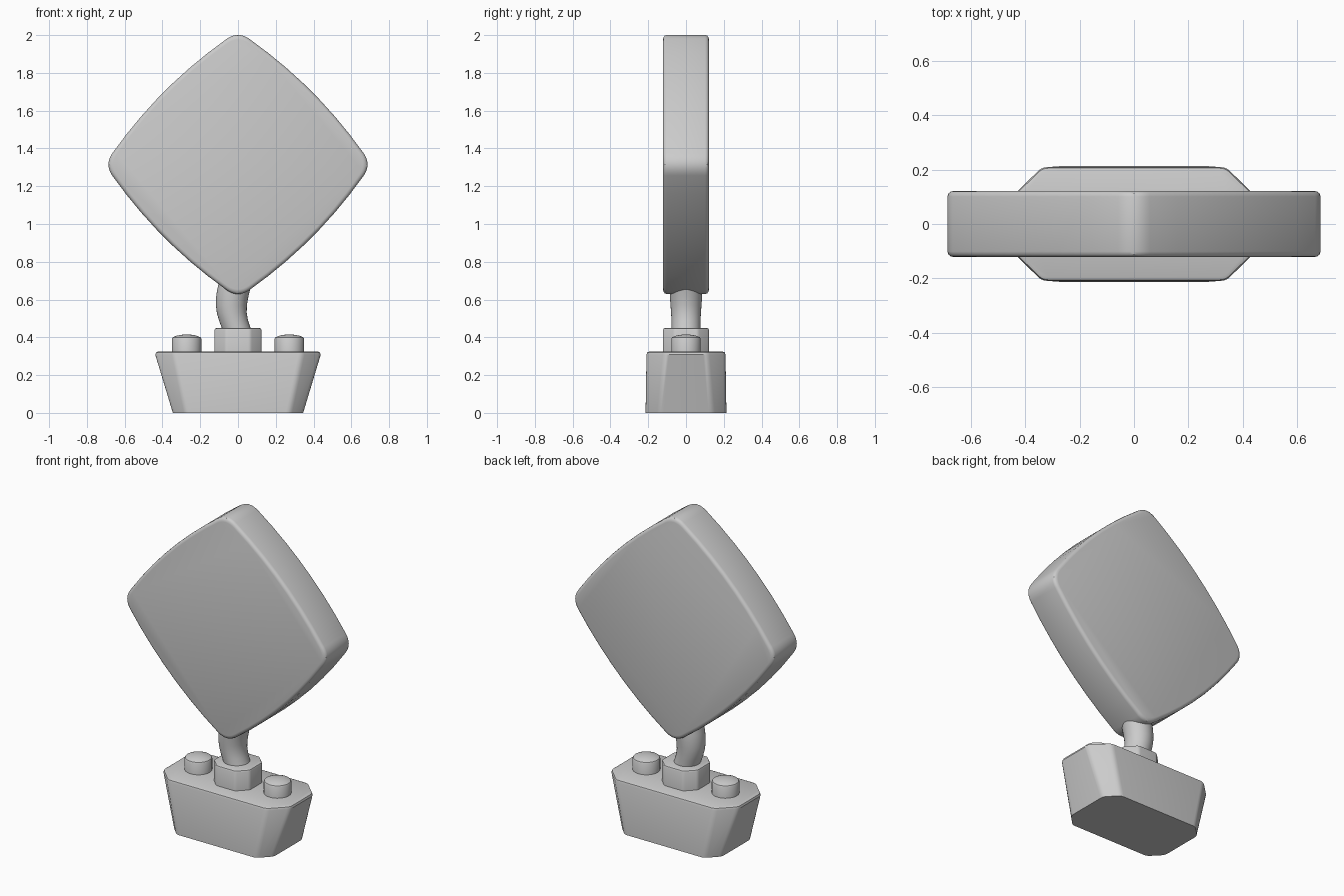
import bpy, bmesh
from math import sin, cos, pi
from mathutils import Vector

if "Cube" in bpy.data.objects:
    bpy.data.objects.remove(bpy.data.objects["Cube"])


def loft(name, rings, angle=35):
    """Skin a stack of equal-sized point rings and cap both ends."""
    bm = bmesh.new()
    loops = [[bm.verts.new(p) for p in ring] for ring in rings]
    n = len(loops[0])
    for a, b in zip(loops, loops[1:]):
        for i in range(n):
            j = (i + 1) % n
            bm.faces.new((a[i], a[j], b[j], b[i]))
    bm.faces.new(loops[0][::-1])
    bm.faces.new(loops[-1])
    bmesh.ops.recalc_face_normals(bm, faces=bm.faces)
    mesh = bpy.data.meshes.new(name)
    bm.to_mesh(mesh)
    bm.free()
    ob = bpy.data.objects.new(name, mesh)
    bpy.context.collection.objects.link(ob)
    bpy.ops.object.select_all(action='DESELECT')
    bpy.context.view_layer.objects.active = ob
    ob.select_set(True)
    bpy.ops.object.shade_smooth_by_angle(angle=angle * pi / 180)
    return ob


def rounded(pts, d, n=3):
    """Round every corner of a polygon, starting d away from the corner."""
    out = []
    for i, p in enumerate(pts):
        a = p + (pts[i - 1] - p).normalized() * d
        b = p + (pts[(i + 1) % len(pts)] - p).normalized() * d
        for k in range(n + 1):
            t = k / n
            out.append(a * (1 - t) ** 2 + p * 2 * t * (1 - t) + b * t * t)
    return out


def octagon(hx, hy, cx, cy, z, d=0.02):
    """Chamfered rectangle with softened corners."""
    q = [(hx, hy - cy), (hx - cx, hy)]
    pts = q + [(-x, y) for x, y in q[::-1]]
    pts += [(-x, -y) for x, y in pts]
    return [(p.x, p.y, z) for p in rounded([Vector(p) for p in pts], d)]


def circle(x, y, z, r, n=32):
    return [(x + r * cos(2 * pi * i / n), y + r * sin(2 * pi * i / n), z) for i in range(n)]


# Flared base with a softened top rim
loft("base", [
    octagon(0.345, 0.214, 0.072, 0.075, 0.0),
    octagon(0.438, 0.209, 0.10, 0.098, 0.308),
    octagon(0.434, 0.205, 0.098, 0.096, 0.320),
    octagon(0.423, 0.194, 0.092, 0.090, 0.325),
])

# Collar holding the stem
loft("collar", [
    octagon(0.125, 0.122, 0.06, 0.06, 0.30, 0.012),
    octagon(0.125, 0.122, 0.06, 0.06, 0.437, 0.012),
    octagon(0.121, 0.118, 0.058, 0.058, 0.446, 0.012),
    octagon(0.111, 0.108, 0.052, 0.052, 0.450, 0.012),
])

# Two domed buttons
for side, x in (("left", -0.272), ("right", 0.272)):
    loft(side + "_button", [circle(x, 0, z, r) for z, r in (
        (0.30, 0.078), (0.393, 0.078), (0.400, 0.074),
        (0.408, 0.055), (0.413, 0.032), (0.415, 0.010))])

# Curved stem, widening upwards
path = [(0.005, 0.40, 0.076), (-0.010, 0.45, 0.076), (-0.024, 0.49, 0.077),
        (-0.033, 0.53, 0.079), (-0.035, 0.57, 0.082), (-0.031, 0.61, 0.085),
        (-0.024, 0.65, 0.087), (-0.010, 0.70, 0.088)]
loft("stem", [circle(x, 0, z, r) for x, z, r in path])

# Diamond panel outline: bulging sides with rounded tips
TIP, BULGE, CUT, MID_Z = 0.706, 0.05, 0.07, 1.315
tips = [Vector((TIP * cos(i * pi / 2), TIP * sin(i * pi / 2))) for i in range(4)]
sides = []
for i, a in enumerate(tips):
    b = tips[(i + 1) % 4]
    out = (a + b).normalized()
    ts = [CUT + (1 - 2 * CUT) * k / 7 for k in range(8)]
    sides.append([a.lerp(b, t) + out * BULGE * 4 * t * (1 - t) for t in ts])
outline = []
for i, side in enumerate(sides):
    outline += side
    p0, p1, p2 = side[-1], tips[(i + 1) % 4], sides[(i + 1) % 4][0]
    for k in range(1, 8):
        t = k / 8
        outline.append(p0 * (1 - t) ** 2 + p1 * 2 * t * (1 - t) + p2 * t * t)


def panel_ring(y, inset):
    s = 1 - inset / 0.6
    return [(p.x * s, y, MID_Z + p.y * s) for p in outline]


# Panel with bevelled rims front and back
rim = [(0.122, 0.022), (0.119, 0.011), (0.112, 0.003), (0.101, 0.0)]
loft("panel", [panel_ring(-y, i) for y, i in rim] +
     [panel_ring(y, i) for y, i in rim[::-1]])
